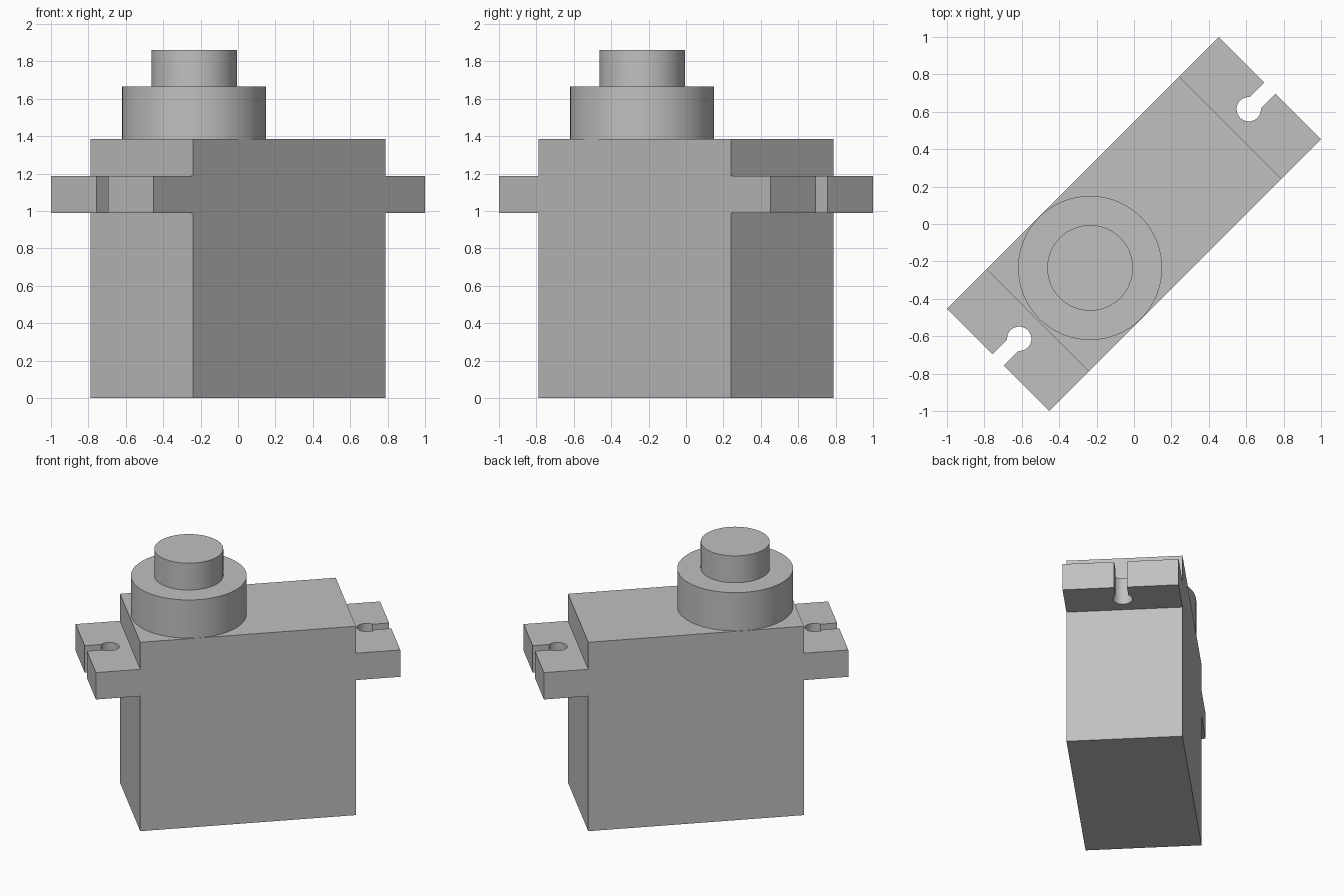
import bpy, bmesh
from math import sin, cos, asin, pi, radians
from mathutils import Matrix

cube = bpy.data.objects.get("Cube")
if cube:
    bpy.data.objects.remove(cube, do_unlink=True)

grey = bpy.data.materials.new("light_grey")
grey.use_nodes = True
colour = (0.53, 0.53, 0.53, 1)
grey.diffuse_color = colour
grey.node_tree.nodes["Principled BSDF"].inputs["Base Color"].default_value = colour

HALF_W, BODY_U, EAR_U = 0.387, 0.728, 1.027
TURN = radians(45)


def prism(name, outline, z0, z1, turn=TURN):
    """Extrude a flat outline from z0 to z1, turned about the z axis."""
    bm = bmesh.new()
    face = bm.faces.new([bm.verts.new((x, y, z0)) for x, y in outline])
    top = bmesh.ops.extrude_face_region(bm, geom=[face])["geom"]
    bmesh.ops.translate(bm, vec=(0, 0, z1 - z0),
                        verts=[g for g in top if isinstance(g, bmesh.types.BMVert)])
    bmesh.ops.transform(bm, matrix=Matrix.Rotation(turn, 4, "Z"), verts=bm.verts)
    bmesh.ops.recalc_face_normals(bm, faces=bm.faces)
    mesh = bpy.data.meshes.new(name)
    bm.to_mesh(mesh)
    bm.free()
    mesh.materials.append(grey)
    obj = bpy.data.objects.new(name, mesh)
    bpy.context.collection.objects.link(obj)
    bpy.ops.object.select_all(action="DESELECT")
    obj.select_set(True)
    bpy.context.view_layer.objects.active = obj
    bpy.ops.object.shade_smooth_by_angle(angle=radians(30))
    return obj


def arc(cx, r, start, end, n):
    return [(cx + r * cos(start + (end - start) * i / n),
             r * sin(start + (end - start) * i / n)) for i in range(n + 1)]


# Motor case
prism("case", [(-BODY_U, -HALF_W), (BODY_U, -HALF_W),
               (BODY_U, HALF_W), (-BODY_U, HALF_W)], 0, 1.385)

# Mounting ears with a keyhole slot open at the end
SLOT, HOLE_R, HOLE_U = 0.043, 0.065, 0.868
gap = asin(SLOT / HOLE_R)
ear = [(BODY_U, -HALF_W), (EAR_U, -HALF_W), (EAR_U, -SLOT)]
ear += arc(HOLE_U, HOLE_R, -gap, gap - 2 * pi, 32)
ear += [(EAR_U, SLOT), (EAR_U, HALF_W), (BODY_U, HALF_W)]
for name, turn in (("back_left_ear", TURN), ("front_right_ear", TURN + pi)):
    prism(name, ear, 0.99, 1.187, turn)

# Gear tower and output shaft
for name, r, z0, z1 in (("gear_tower", 0.385, 1.385, 1.665),
                        ("output_shaft", 0.229, 1.665, 1.862)):
    prism(name, arc(-0.332, r, 0, 2 * pi, 96)[:-1], z0, z1)
